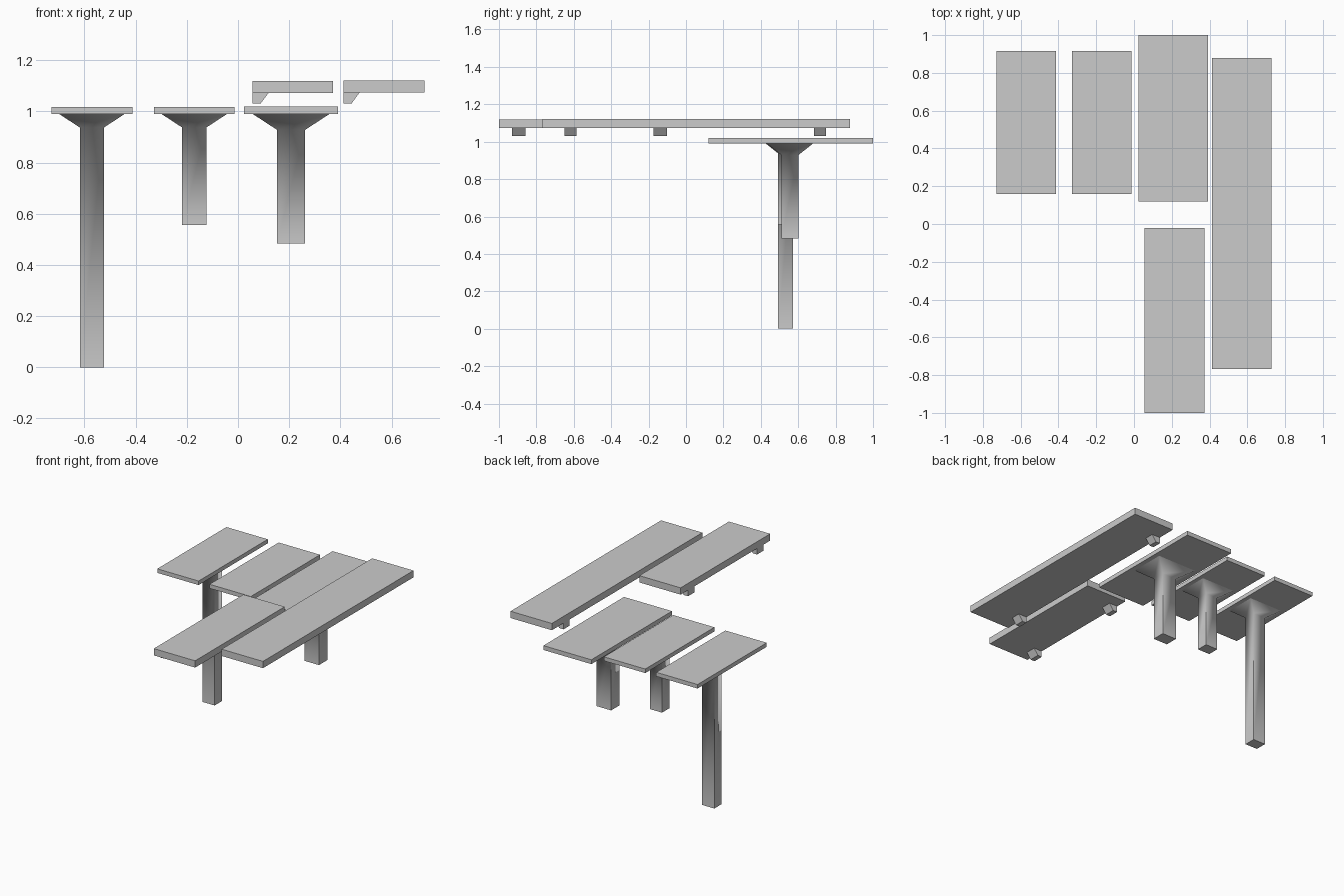
import bpy, bmesh

if "Cube" in bpy.data.objects:
    bpy.data.objects.remove(bpy.data.objects["Cube"])


def finish(name, bm, smooth=False):
    bmesh.ops.recalc_face_normals(bm, faces=bm.faces[:])
    me = bpy.data.meshes.new(name)
    bm.to_mesh(me)
    bm.free()
    ob = bpy.data.objects.new(name, me)
    bpy.context.collection.objects.link(ob)
    if smooth:
        bpy.ops.object.select_all(action='DESELECT')
        ob.select_set(True)
        bpy.context.view_layer.objects.active = ob
        bpy.ops.object.shade_smooth_by_angle(angle=1.05)


def loft(name, rings, smooth=False):
    """Closed solid through rectangular rings (x0, x1, y0, y1, z)."""
    bm = bmesh.new()
    loops = [[bm.verts.new(p) for p in ((x0, y0, z), (x1, y0, z), (x1, y1, z), (x0, y1, z))]
             for x0, x1, y0, y1, z in rings]
    for a, b in zip(loops, loops[1:]):
        for i in range(4):
            j = (i + 1) % 4
            bm.faces.new((a[i], a[j], b[j], b[i]))
    bm.faces.new(loops[0])
    bm.faces.new(loops[-1])
    finish(name, bm, smooth)


def slab(name, x0, x1, y0, y1, z0, z1):
    loft(name, [(x0, x1, y0, y1, z0), (x0, x1, y0, y1, z1)])


def table(name, x0, x1, y0, y1, top, post, flare, z_foot, z_neck):
    # flat top on a post that flares out just below it
    slab(name + "_top", x0, x1, y0, y1, 0.99, top)
    cx, cy = (x0 + x1) / 2, (y0 + y1) / 2 - 0.004

    def ring(half, z):
        return (cx - half[0], cx + half[0], cy - half[1], cy + half[1], z)
    loft(name + "_post", [ring(post, z_foot), ring(post, z_neck), ring(flare, 0.99)], True)


def shelf(name, x0, x1, y0, y1, z0, z1, bracket_y, half, drop):
    # thick plank with two tapered brackets under its left edge
    slab(name + "_plank", x0, x1, y0, y1, z0, z1)
    for i, y in enumerate(bracket_y):
        loft(f"{name}_bracket_{i + 1}",
             [(x0, x0 + 0.032, y - half, y + half, drop),
              (x0, x0 + 0.063, y - half, y + half, z0)])


# tables in the back row
small = dict(post=(0.047, 0.04), flare=(0.128, 0.106), z_neck=0.937)
table("tall_table", -0.729, -0.413, 0.159, 0.915, 1.018, z_foot=0.0, **small)
table("short_table", -0.329, -0.013, 0.159, 0.915, 1.018, z_foot=0.556, **small)
table("large_table", 0.024, 0.391, 0.119, 1.0, 1.02, (0.055, 0.045), (0.15, 0.123), 0.483, 0.928)

# raised planks
shelf("short_shelf", 0.056, 0.372, -1.0, -0.021, 1.072, 1.119, (-0.893, -0.138), 0.036, 1.03)
shelf("long_shelf", 0.412, 0.728, -0.767, 0.878, 1.074, 1.121, (-0.618, 0.717), 0.032, 1.031)
